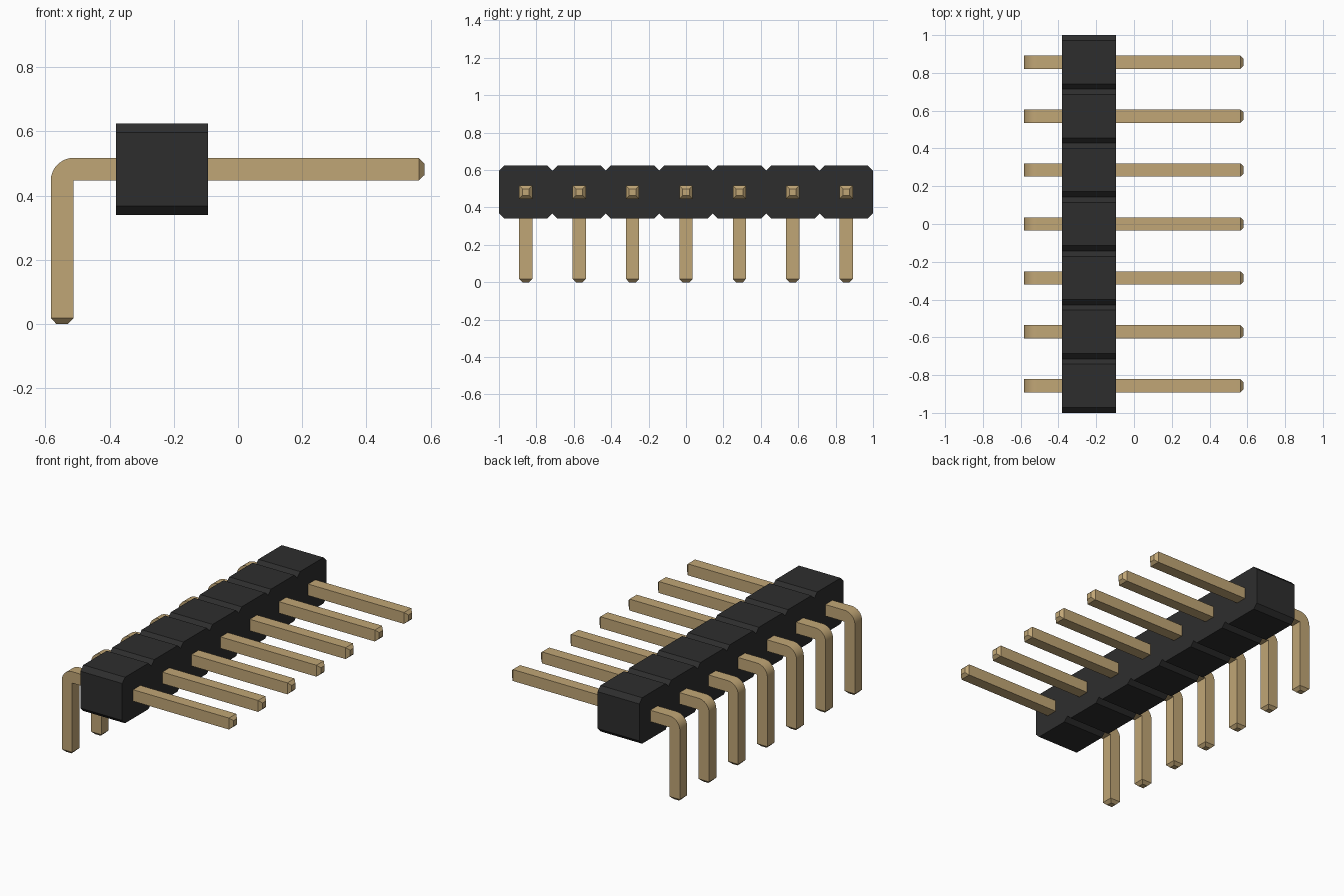
import bpy, bmesh, math
from mathutils import Vector

cube = bpy.data.objects.get("Cube")
if cube:
    bpy.data.objects.remove(cube, do_unlink=True)

COUNT = 7
PITCH = 2 / COUNT
CHAMFER = 0.028
BODY_X = (-0.38, -0.094)
BODY_Z = (0.34, 0.625)
PIN = 0.071                       # pin thickness
PIN_Z = 0.4465                    # underside of the horizontal leg
PIN_X = (-0.583, 0.581)
TIP_LENGTH, TIP_SCALE = 0.018, 0.5
BEND_STEPS = 8


def material(name, color, roughness, metallic=0.0):
    mat = bpy.data.materials.new(name)
    mat.use_nodes = True
    mat.diffuse_color = (*color, 1)
    bsdf = mat.node_tree.nodes["Principled BSDF"]
    bsdf.inputs["Base Color"].default_value = (*color, 1)
    bsdf.inputs["Roughness"].default_value = roughness
    bsdf.inputs["Metallic"].default_value = metallic
    return mat


def finish(name, bm, mat):
    bmesh.ops.recalc_face_normals(bm, faces=bm.faces)
    mesh = bpy.data.meshes.new(name)
    bm.to_mesh(mesh)
    bm.free()
    mesh.materials.append(mat)
    obj = bpy.data.objects.new(name, mesh)
    bpy.context.collection.objects.link(obj)
    return obj


black = material("black plastic", (0.027, 0.027, 0.027), 0.6)
gold = material("gold metal", (0.53, 0.38, 0.18), 0.5)

# Housing: a row of chamfered cells drawn as one outline and extruded along x
low, high = BODY_Z
top = [(-1, high - CHAMFER)]
for i in range(COUNT):
    start = -1 + i * PITCH
    top += [(start + CHAMFER, high), (start + PITCH - CHAMFER, high),
            (start + PITCH, high - CHAMFER)]
bottom = [(y, low + high - z) for y, z in reversed(top)]
bm = bmesh.new()
face = bm.faces.new([bm.verts.new((BODY_X[0], y, z)) for y, z in top + bottom])
ext = bmesh.ops.extrude_face_region(bm, geom=[face])
verts = [v for v in ext["geom"] if isinstance(v, bmesh.types.BMVert)]
bmesh.ops.translate(bm, verts=verts, vec=(BODY_X[1] - BODY_X[0], 0, 0))
finish("housing", bm, black)

# Pin: square sections from the lower tip, round the bend, to the front tip
inner = Vector((PIN_X[0] + PIN, 0, PIN_Z))
down, front = Vector((0, 0, -1)), Vector((1, 0, 0))


def section(bm, base, outward, scale=1):
    center = base + outward * PIN / 2
    half = PIN / 2 * scale
    side = Vector((0, half, 0))
    out = outward * half
    return [bm.verts.new(center + a * out + b * side)
            for a, b in ((-1, -1), (1, -1), (1, 1), (-1, 1))]


bm = bmesh.new()
leg, arm = PIN_Z, PIN_X[1] - inner.x
rings = [section(bm, inner + down * leg, -front, TIP_SCALE),
         section(bm, inner + down * (leg - TIP_LENGTH), -front)]
for i in range(BEND_STEPS + 1):
    angle = math.pi / 2 * i / BEND_STEPS
    rings.append(section(bm, inner, -front * math.cos(angle) - down * math.sin(angle)))
rings += [section(bm, inner + front * (arm - TIP_LENGTH), -down),
          section(bm, inner + front * arm, -down, TIP_SCALE)]
for a, b in zip(rings, rings[1:]):
    for k in range(4):
        n = (k + 1) % 4
        bm.faces.new((a[k], a[n], b[n], b[k]))
bm.faces.new(rings[0])
bm.faces.new(rings[-1])
bmesh.ops.remove_doubles(bm, verts=bm.verts, dist=0.0001)
pin = finish("pin_1", bm, gold)
pin.location.y = -1 + PITCH / 2

# Smooth the bend, keep the square edges sharp
bpy.ops.object.select_all(action="DESELECT")
pin.select_set(True)
bpy.context.view_layer.objects.active = pin
bpy.ops.object.shade_smooth_by_angle(angle=math.radians(25))

# Repeat the pin in every cell
for i in range(1, COUNT):
    copy = pin.copy()
    copy.name = f"pin_{i + 1}"
    copy.location.y = -1 + PITCH * (i + 0.5)
    bpy.context.collection.objects.link(copy)
